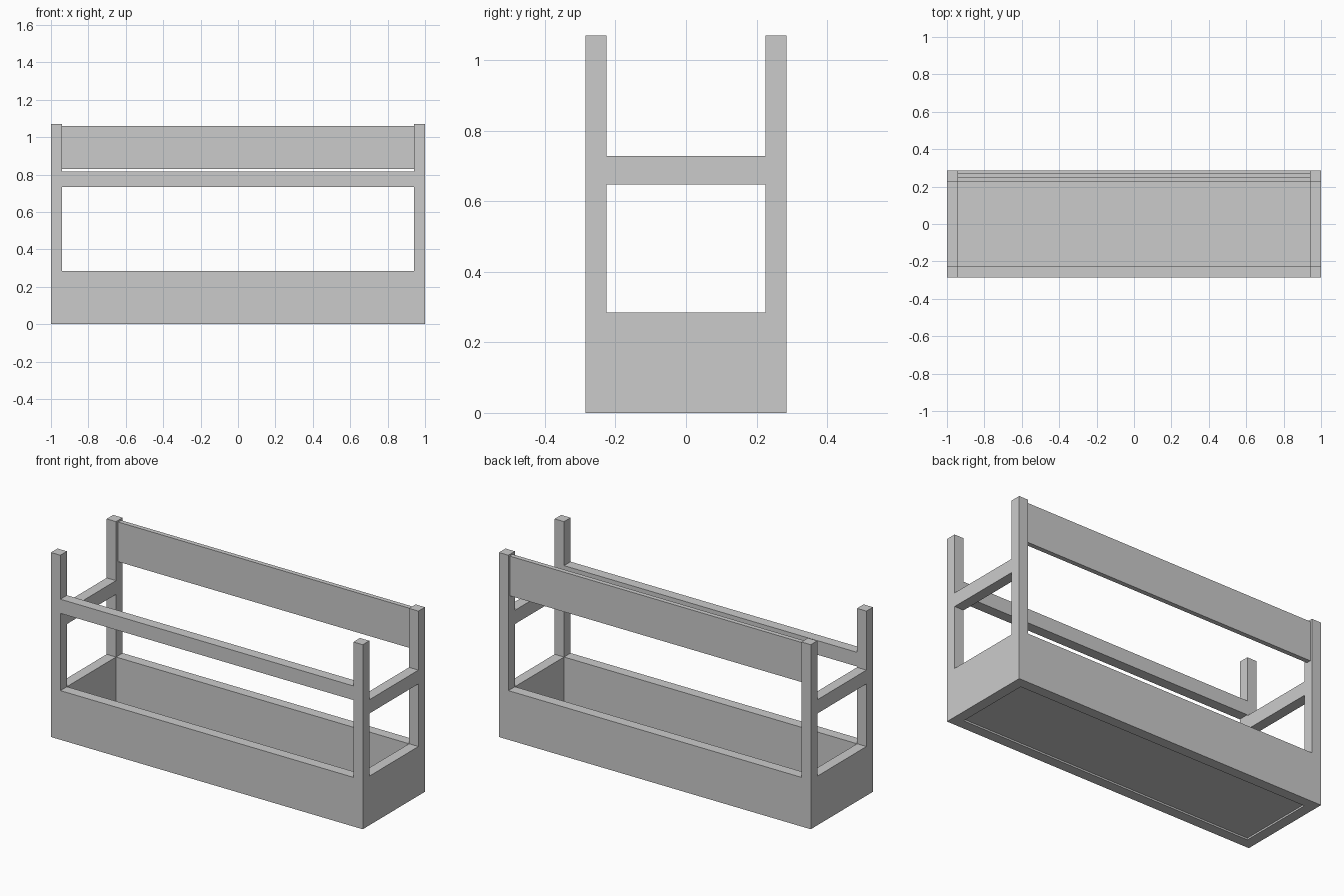
import bpy, bmesh

if "Cube" in bpy.data.objects:
    bpy.data.objects.remove(bpy.data.objects["Cube"])

X, Y, T = 1.0, 0.285, 0.06      # half length, half depth, timber thickness
XI, YI = X - T, Y - T           # inner half sizes
BASE_H, TOP = 0.285, 1.07


def finish(name, bm):
    bmesh.ops.recalc_face_normals(bm, faces=bm.faces)
    me = bpy.data.meshes.new(name)
    bm.to_mesh(me)
    bm.free()
    ob = bpy.data.objects.new(name, me)
    bpy.context.collection.objects.link(ob)
    return ob


def box(name, x, y, z):
    """Box from (min, max) pairs."""
    bm = bmesh.new()
    bmesh.ops.create_cube(bm, size=1)
    for v in bm.verts:
        v.co = [r[0] if c < 0 else r[1] for c, r in zip(v.co, (x, y, z))]
    return finish(name, bm)


# Planter-like base: rectangular ring of thick walls
bm = bmesh.new()
corners = [(-1, -1), (1, -1), (1, 1), (-1, 1)]
loops = [[bm.verts.new((sx * hx, sy * hy, z)) for sx, sy in corners]
         for hx, hy, z in ((X, Y, 0), (X, Y, BASE_H), (XI, YI, BASE_H), (XI, YI, 0))]
for a in range(4):
    lower, upper = loops[a], loops[(a + 1) % 4]
    for i in range(4):
        j = (i + 1) % 4
        bm.faces.new((lower[i], lower[j], upper[j], upper[i]))
finish("base_walls", bm)

# Thin single-sheet floor facing up
bm = bmesh.new()
bm.faces.new([bm.verts.new((sx * XI, sy * YI, 0.01)) for sx, sy in corners])
floor = finish("base_floor", bm)
if floor.data.polygons[0].normal.z < 0:
    floor.data.flip_normals()

# Corner posts and side rails
for side, xr in (("left", (-X, -XI)), ("right", (XI, X))):
    for end, yr in (("front", (-Y, -YI)), ("back", (YI, Y))):
        box(f"{end}_{side}_post", xr, yr, (BASE_H, TOP))
    box(f"{side}_side_rail", xr, (-YI, YI), (0.648, 0.728))

# Front rail, flush with the front posts
box("front_rail", (-XI, XI), (-Y, -YI), (0.733, 0.815))

# Thin back board set between the back posts
box("back_board", (-XI, XI), (0.245, 0.272), (0.83, 1.06))
